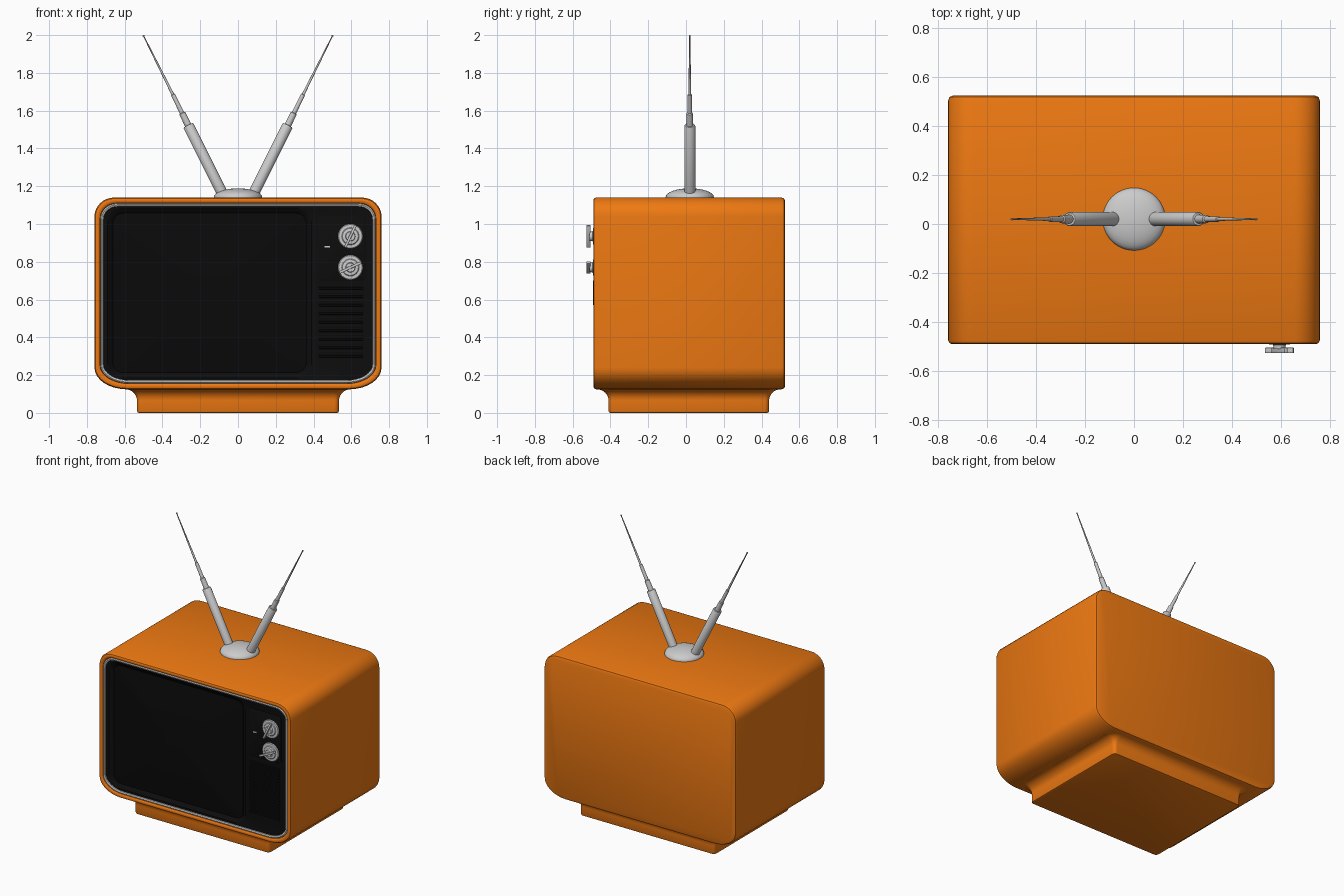
import bpy, bmesh, math
from mathutils import Vector

if "Cube" in bpy.data.objects:
    bpy.data.objects.remove(bpy.data.objects["Cube"])


def material(name, rgb):
    m = bpy.data.materials.new(name)
    m.diffuse_color = (*rgb, 1)
    m.use_nodes = True
    m.node_tree.nodes["Principled BSDF"].inputs["Base Color"].default_value = m.diffuse_color
    return m


ORANGE = material("orange_shell", (0.85, 0.19, 0.006))
BLACK = material("black_plastic", (0.004, 0.004, 0.004))
GLASS = material("dark_glass", (0.003, 0.003, 0.003))


def finish(name, bm, mat=None, angle=35):
    bmesh.ops.recalc_face_normals(bm, faces=bm.faces)
    me = bpy.data.meshes.new(name)
    bm.to_mesh(me)
    bm.free()
    ob = bpy.data.objects.new(name, me)
    bpy.context.collection.objects.link(ob)
    if mat:
        me.materials.append(mat)
    bpy.ops.object.select_all(action='DESELECT')
    ob.select_set(True)
    bpy.context.view_layer.objects.active = ob
    bpy.ops.object.shade_smooth_by_angle(angle=math.radians(angle))
    return ob


def rounded(x0, x1, v0, v1, low, high, n=8):
    """Rounded rectangle; low/high are (rx, rv) of the lower/upper corners."""
    pts = []
    corners = ((x1, v1, -1, -1, high, 0), (x0, v1, 1, -1, high, 90),
               (x0, v0, 1, 1, low, 180), (x1, v0, -1, 1, low, 270))
    for cx, cv, sx, sv, (rx, rv), a0 in corners:
        for i in range(n + 1):
            a = math.radians(a0 + 90 * i / n)
            pts.append((cx + sx * rx + rx * math.cos(a), cv + sv * rv + rv * math.sin(a)))
    return pts


def loft(name, rings, mat=None, upright=True, closed=False, angle=35):
    """Bridge (points, depth) rings; depth runs along y if upright, otherwise z."""
    bm = bmesh.new()
    loops = [[bm.verts.new((p[0], d, p[1]) if upright else (p[0], p[1], d)) for p in pts]
             for pts, d in rings]
    pairs = list(zip(loops, loops[1:]))
    if closed:
        pairs.append((loops[-1], loops[0]))
    for a, b in pairs:
        for i in range(len(a)):
            j = (i + 1) % len(a)
            bm.faces.new((a[i], a[j], b[j], b[i]))
    if not closed:
        bm.faces.new(loops[0])
        bm.faces.new(loops[-1])
    return finish(name, bm, mat, angle)


def shell(inset):
    k = inset * 0.6
    return rounded(-0.76 + inset, 0.76 - inset, 0.125 + inset, 1.14 - inset,
                   (0.17 - k, 0.115 - k), (0.105 - k, 0.1 - k))


def lathe(name, profile, start, end, mat=None, seg=32):
    """Turn (radius, distance) pairs around the axis from start towards end."""
    start, axis = Vector(start), (Vector(end) - Vector(start)).normalized()
    rot = axis.to_track_quat('Z', 'Y')
    bm = bmesh.new()
    loops = [[bm.verts.new(start + rot @ Vector((r * math.cos(t), r * math.sin(t), d)))
              for t in (2 * math.pi * i / seg for i in range(seg))] for r, d in profile]
    for a, b in zip(loops, loops[1:]):
        for i in range(seg):
            j = (i + 1) % seg
            bm.faces.new((a[i], a[j], b[j], b[i]))
    bm.faces.new(loops[0])
    bm.faces.new(loops[-1])
    return finish(name, bm, mat)


def box(name, loc, size, mat=None, bevel=0.0, turn=0.0):
    bm = bmesh.new()
    bmesh.ops.create_cube(bm, size=1)
    bmesh.ops.scale(bm, vec=size, verts=bm.verts)
    if bevel:
        bmesh.ops.bevel(bm, geom=bm.edges[:], offset=bevel, segments=2, profile=0.5, affect='EDGES')
    ob = finish(name, bm, mat)
    ob.location = loc
    ob.rotation_euler = (0, -math.radians(turn), 0)
    return ob


# Cabinet with softened front lip and shallow front recess
loft("cabinet", [(shell(0.018), 0.525), (shell(0.005), 0.519), (shell(0), 0.505),
                 (shell(0), -0.476), (shell(0.005), -0.487), (shell(0.014), -0.491),
                 (shell(0.024), -0.489), (shell(0.03), -0.483), (shell(0.032), -0.44)], ORANGE)

# Grey trim around the front panel
loft("front_trim", [(shell(0.031), -0.445), (shell(0.032), -0.482), (shell(0.038), -0.486),
                    (shell(0.046), -0.482), (shell(0.048), -0.445)], closed=True)


# Black front panel with the screen opening stepped into it
def opening(g, r):
    return rounded(-0.69 + g, 0.39 - g, 0.185 + g, 1.085 - g, (r, r), (r, r))


loft("front_panel", [(shell(0.047), -0.442), (shell(0.047), -0.474), (opening(0, 0.07), -0.474),
                     (opening(0.008, 0.066), -0.468), (opening(0.026, 0.055), -0.458),
                     (opening(0.03, 0.053), -0.450)], BLACK)

# Bulging picture tube glass
cx, cz = -0.15, 0.635
edge = opening(0.028, 0.054)
glass = []
for s in (1.0, 0.9, 0.78, 0.64, 0.48, 0.3, 0.12):
    pts = [(cx + (x - cx) * s, cz + (z - cz) * s) for x, z in edge]
    glass.append((pts, -0.492 + 0.034 * s * s))
loft("screen_glass", [(edge, -0.446)] + glass, GLASS)

# Control plate and speaker slats
plate = lambda g: rounded(0.42 + g, 0.675 - g, 0.70 + g, 1.04 - g, (0.02, 0.02), (0.02, 0.02), 4)
loft("control_plate", [(plate(0), -0.46), (plate(0), -0.476), (plate(0.004), -0.479)], BLACK)
slat = box("speaker_slats", (0.545, -0.476, 0.30), (0.24, 0.014, 0.011), BLACK, 0.003)
arr = slat.modifiers.new("repeat", 'ARRAY')
arr.count = 17
arr.use_relative_offset = False
arr.use_constant_offset = True
arr.constant_offset_displace = (0, 0, 0.0225)

# Channel indicator
box("indicator", (0.472, -0.48, 0.88), (0.03, 0.008, 0.008))

# Dials with stems and finger grips
for label, z, turn in (("upper", 0.935, 65), ("lower", 0.77, 25)):
    lathe(label + "_dial", [(0.066, 0), (0.066, 0.012), (0.062, 0.017), (0.046, 0.018),
                            (0.042, 0.022), (0.026, 0.024), (0.024, 0.042)],
          (0.595, -0.47, z), (0.595, -1, z))
    box(label + "_dial_grip", (0.595, -0.517, z), (0.128, 0.022, 0.014), bevel=0.003, turn=turn)


# Pedestal flaring up into the cabinet
def foot(g):
    r = 0.025 + max(g, -0.01)
    return rounded(-0.535 - g, 0.535 + g, -0.41 - g, 0.44 + g, (r, r), (r, r), 5)


flare = []
for i in range(9):
    a = math.radians(90 * i / 8)
    flare.append((foot(0.062 * (1 - math.cos(a))), 0.065 + 0.06 * math.sin(a)))
loft("pedestal", [(foot(-0.01), 0), (foot(-0.003), 0.003), (foot(0), 0.01)] + flare
     + [(foot(0.062), 0.13)], ORANGE, upright=False)

# Aerial base dome
dome = [(0.128, 0), (0.128, 0.004)]
for i in range(1, 9):
    a = math.radians(88 * i / 8)
    dome.append((0.128 * math.cos(a), 0.004 + 0.047 * math.sin(a)))
lathe("aerial_base", dome, (0, 0.02, 1.138), (0, 0.02, 2), seg=48)

# Pair of telescopic aerial rods
for label, s in (("left", -1), ("right", 1)):
    lathe(label + "_aerial", [(0.029, 0), (0.029, 0.395), (0.026, 0.400), (0.018, 0.401),
                              (0.017, 0.470), (0.012, 0.474), (0.011, 0.580), (0.0075, 0.583),
                              (0.003, 0.922), (0.005, 0.925), (0.005, 0.930), (0.002, 0.933)],
          (s * 0.085, 0.02, 1.165), (s * 0.502, 0.02, 2.0), seg=24)
